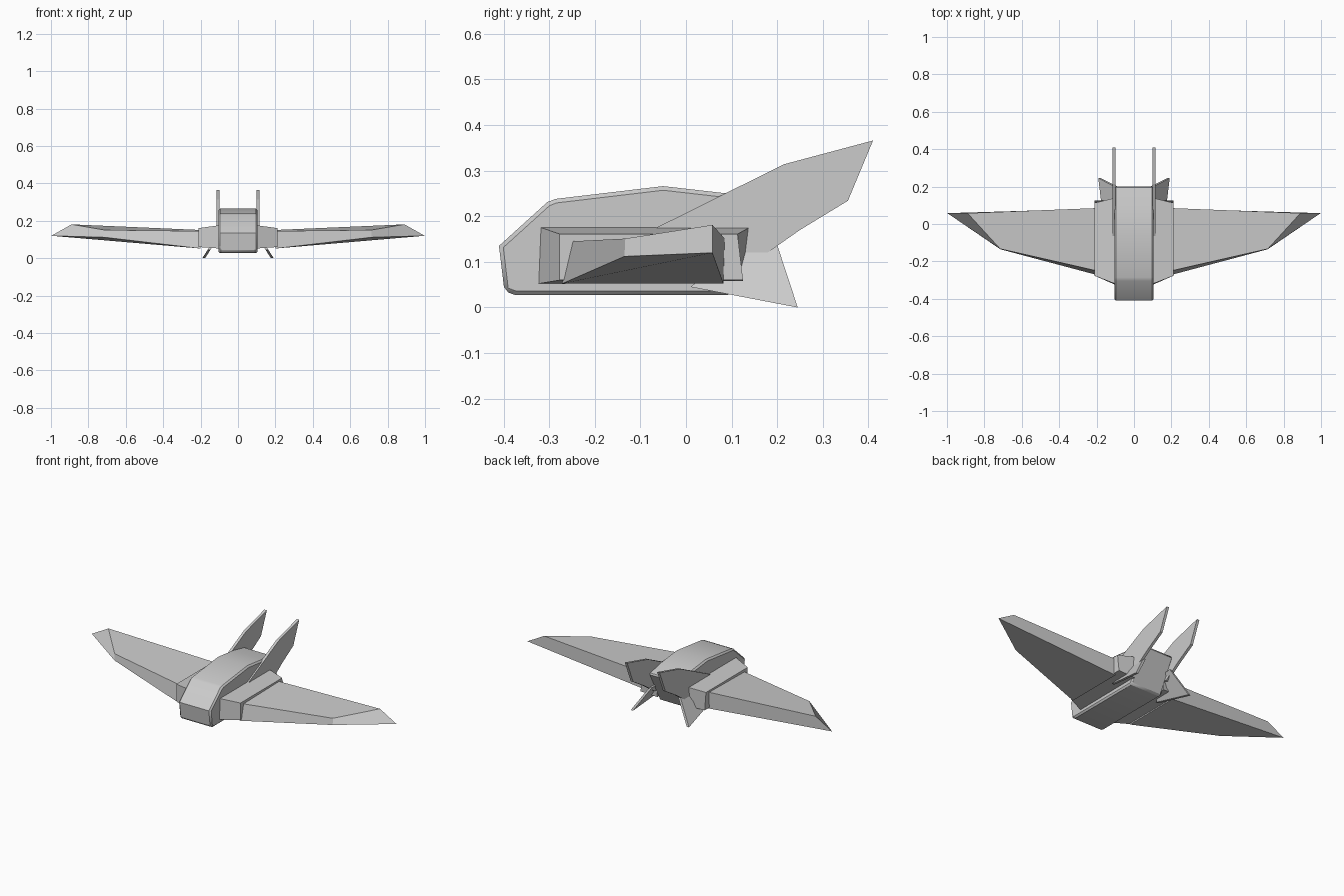
import bpy, bmesh

if "Cube" in bpy.data.objects:
    bpy.data.objects.remove(bpy.data.objects["Cube"])


def loft(name, a, b, mirror=True, bevel=0.0, smooth=False):
    """Solid between two matching loops of points."""
    bm = bmesh.new()
    va = [bm.verts.new(p) for p in a]
    vb = [bm.verts.new(p) for p in b]
    n = len(a)
    bm.faces.new(va)
    bm.faces.new(vb[::-1])
    for i in range(n):
        j = (i + 1) % n
        bm.faces.new((va[j], va[i], vb[i], vb[j]))
    bmesh.ops.recalc_face_normals(bm, faces=bm.faces)
    me = bpy.data.meshes.new(name)
    bm.to_mesh(me)
    bm.free()
    ob = bpy.data.objects.new(name, me)
    bpy.context.collection.objects.link(ob)
    if mirror:
        m = ob.modifiers.new("mirror", 'MIRROR')
        m.use_axis[0] = True
        m.use_mirror_merge = False
    if bevel:
        m = ob.modifiers.new("bevel", 'BEVEL')
        m.width = bevel
        m.segments = 1
        m.limit_method = 'ANGLE'
        m.angle_limit = 1.0
    if smooth:
        bpy.ops.object.select_all(action='DESELECT')
        bpy.context.view_layer.objects.active = ob
        ob.select_set(True)
        bpy.ops.object.shade_smooth_by_angle(angle=0.6)
    return ob


def at_x(profile, x):
    return [(x, y, z) for y, z in profile]


# Fuselage: side profile with lightly bevelled edges and overhanging tail
body = [(-.398, .036), (-.41, .135), (-.304, .231), (-.286, .238), (-.05, .266),
        (.09, .25), (.205, .225), (.10, .027), (-.374, .027)]
loft("fuselage", at_x(body, -.105), at_x(body, .105), False, .009, True)

# Engine blocks: tapered boxes on both flanks
inner = [(-.325, .052), (-.32, .176), (.14, .176), (.125, .056)]
outer = [(-.277, .06), (-.277, .161), (.113, .161), (.125, .06)]
loft("engine_block", at_x(inner, .1), at_x(outer, .21))

# Wings: lower and upper outlines with a slanted tip
lower = [(.2, -.272, .052), (.715, -.135, .112), (.998, .058, .12), (.2, .082, .053)]
upper = [(.2, -.25, .145), (.715, -.133, .151), (.89, .058, .181), (.2, .085, .151)]
loft("wing", lower, upper)

# Upright tail fins swept back from the fuselage sides
fin = [(-.065, .175), (.215, .314), (.41, .366), (.355, .234),
       (.25, .17), (.2, .135), (.15, .1)]
loft("tail_fin", at_x(fin, .098), at_x(fin, .114))

# Lower fins splayed outwards
vent = [(.01, .045), (.245, 0), (.198, .143), (.12, .14)]
loft("lower_fin", [(.191 - .64 * z, y, z) for y, z in vent],
     [(.176 - .64 * z, y, z) for y, z in vent])
